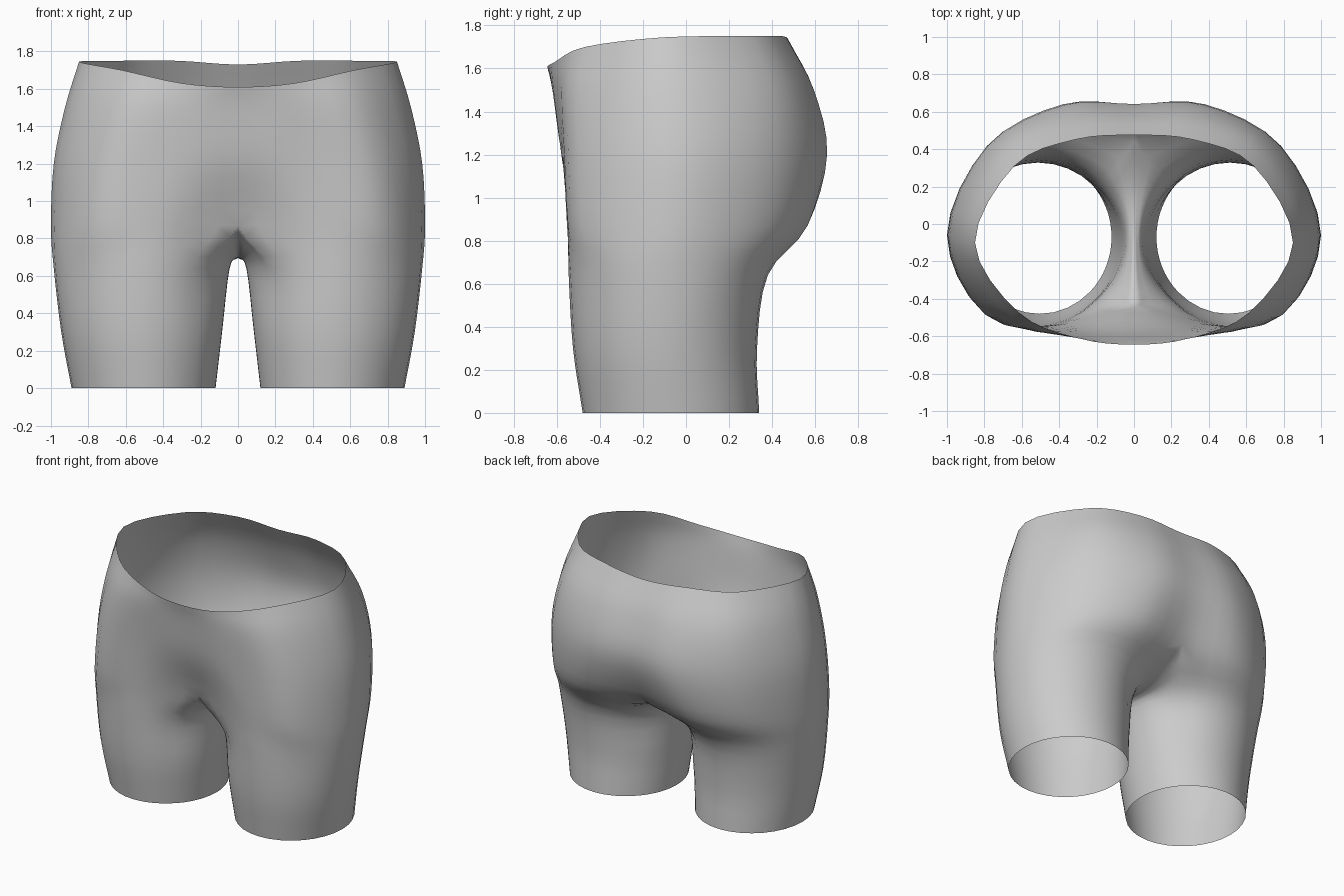
import bpy, bmesh, math
from mathutils import Vector as V

if "Cube" in bpy.data.objects:
    bpy.data.objects.remove(bpy.data.objects["Cube"])

SUB = 4  # smooth steps between control points


def spline(pts, before=None, after=None):
    """Catmull-Rom through pts, with optional end tangent helpers."""
    p = [before or pts[0] * 2 - pts[1]] + pts + [after or pts[-1] * 2 - pts[-2]]
    out = []
    for i in range(1, len(p) - 2):
        a, b, c, d = p[i - 1:i + 3]
        for k in range(SUB):
            t = k / SUB
            out.append(0.5 * (2 * b + (c - a) * t + (2 * a - 5 * b + 4 * c - d) * t * t
                              + (3 * b - a - 3 * c + d) * t ** 3))
    return out + [pts[-1]]


def flip(v):
    return V((-v.x, v.y, v.z))


def half_ring(pts):
    """Half outline of the hips, front centre to back centre."""
    pts = [V(p) for p in pts]
    return spline(pts, flip(pts[1]), flip(pts[-2]))


def leg_arc(z, x0, x1, y0, y1, a0, a1, n):
    cx, cy, rx, ry = (x0 + x1) / 2, (y0 + y1) / 2, (x1 - x0) / 2, (y1 - y0) / 2
    angles = [math.radians(a0 + (a1 - a0) * i / n) for i in range(n + 1)]
    return [V((cx + rx * math.cos(a), cy + ry * math.sin(a), z)) for a in angles]


# Leg sections: z, inner x, outer x, front y, back y
legs = [(0.0, .12, .89, -.48, .34), (.3, .085, .945, -.525, .33), (.64, .045, .985, -.545, .38)]

# Hip outlines from crotch level up to the dipped waist edge
hips = [half_ring([(x, y, z) for x, y in pts]) for z, pts in [
    (.87, [(0, -.45), (.42, -.55), (.8, -.48), (1, -.06), (.8, .38), (.42, .565), (0, .50)]),
    (1.2, [(0, -.57), (.36, -.575), (.75, -.5), (.985, -.06), (.78, .42), (.38, .64), (0, .64)]),
    (1.5, [(0, -.62), (.32, -.605), (.68, -.5), (.925, -.08), (.72, .4), (.35, .58), (0, .585)])]]
hips.append(half_ring([(0, -.645, 1.61), (.3, -.61, 1.63), (.62, -.47, 1.70), (.85, -.1, 1.745),
                       (.64, .31, 1.75), (.32, .45, 1.75), (0, .475, 1.73)]))

# Seam under the crotch, front to back
seam = spline([V((0, y, z)) for y, z in
               [(-.45, .87), (-.28, .755), (-.05, .70), (.22, .72), (.50, .87)]],
              V((0, -.54, 1.05)), V((0, .6, 1.05)))

outer_rows = [leg_arc(*l, -135, 135, 6 * SUB) for l in legs] + hips
inner_rows = [leg_arc(*l, -135, -225, 4 * SUB) for l in legs] + [seam]
outer = [spline(list(c)) for c in zip(*outer_rows)]
inner = [spline(list(c)) for c in zip(*inner_rows)]
# Inner sheet shares its border columns with the outer sheet
inner[0], inner[-1] = outer[0][:len(inner[0])], outer[-1][:len(inner[0])]

# Skin both sheets and weld them into one half
bm = bmesh.new()
for grid in (outer, inner):
    vs = [[bm.verts.new(p) for p in col] for col in grid]
    for a, b in zip(vs, vs[1:]):
        for j in range(len(a) - 1):
            quad = (a[j], b[j], b[j + 1], a[j + 1])
            bm.faces.new(quad if grid is outer else quad[::-1])
bmesh.ops.remove_doubles(bm, verts=bm.verts, dist=0.0005)
for v in bm.verts:
    v.co.x = max(v.co.x, 0)

# Mirror to the other side and weld along the centre
geom = bm.verts[:] + bm.edges[:] + bm.faces[:]
bmesh.ops.mirror(bm, geom=geom, axis='X', merge_dist=0.0005)
bmesh.ops.remove_doubles(bm, verts=bm.verts, dist=0.0005)
bmesh.ops.recalc_face_normals(bm, faces=bm.faces)
# Keep the normals pointing outward (rightmost face faces +x)
bm.normal_update()
side = max(bm.faces, key=lambda f: f.calc_center_median().x)
if side.normal.x < 0:
    bmesh.ops.reverse_faces(bm, faces=bm.faces)
for f in bm.faces:
    f.smooth = True

mesh = bpy.data.meshes.new("shorts")
bm.to_mesh(mesh)
bm.free()
shorts = bpy.data.objects.new("shorts", mesh)
bpy.context.collection.objects.link(shorts)
